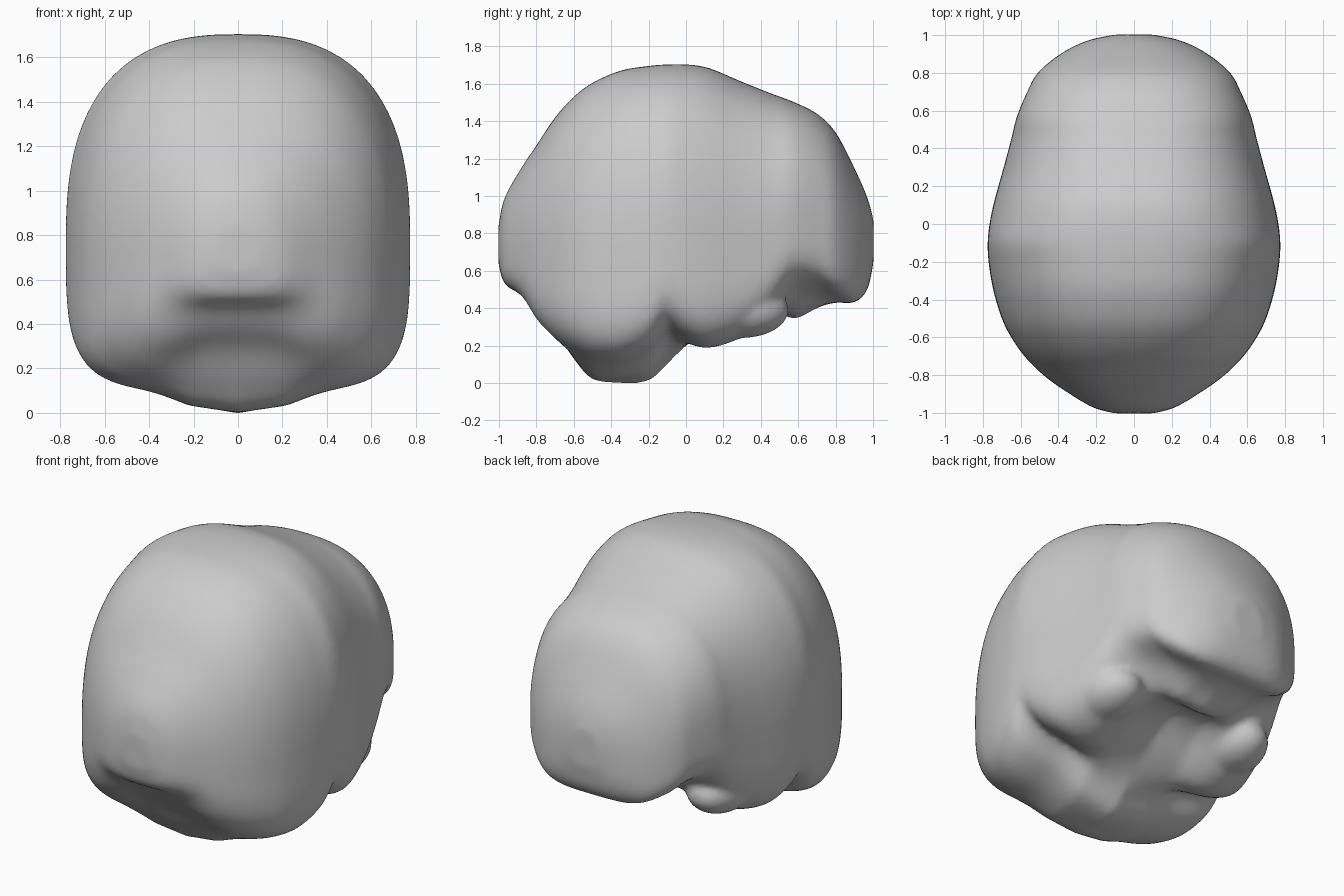
import bpy
import bmesh
from math import cos, sin, pi, exp
from mathutils import Matrix

cube = bpy.data.objects.get("Cube")
if cube:
    bpy.data.objects.remove(cube)

grey = bpy.data.materials.new("plain grey")
grey.use_nodes = True
grey.diffuse_color = (0.6, 0.6, 0.6, 1)
grey.node_tree.nodes["Principled BSDF"].inputs["Base Color"].default_value = (0.6, 0.6, 0.6, 1)

# Sections from front to back:
# y, top, underside at the sides, underside in the middle, half width
SECTIONS = [
    (-1.003, .84, .64, .64, .1), (-.97, .99, .52, .53, .22), (-.88, 1.15, .43, .47, .37),
    (-.8, 1.27, .3, .38, .48), (-.7, 1.42, .21, .28, .58), (-.6, 1.53, .15, .13, .65),
    (-.5, 1.605, .11, .02, .7), (-.35, 1.67, .1, 0, .745), (-.2, 1.695, .16, .01, .77),
    (-.1, 1.703, .27, .1, .775), (0, 1.703, .21, .2, .765), (.12, 1.685, .17, .3, .74),
    (.3, 1.61, .22, .42, .69), (.45, 1.55, .34, .42, .65), (.57, 1.505, .5, .34, .62),
    (.7, 1.44, .51, .4, .565), (.8, 1.34, .46, .43, .51), (.9, 1.15, .42, .43, .39),
    (.97, .99, .5, .5, .25), (1.003, .87, .65, .65, .1),
]
RING = 96
STEPS = 6


def power(value, exponent):
    return abs(value) ** exponent * (1 if value >= 0 else -1)


def blend(a, b, c, d, t):
    """Smooth curve from b to c, guided by the neighbours a and d."""
    return 0.5 * (2 * b + (c - a) * t + (2 * a - 5 * b + 4 * c - d) * t * t
                  + (3 * b - a - 3 * c + d) * t ** 3)


def smooth_sections():
    padded = [SECTIONS[0]] + SECTIONS + [SECTIONS[-1]]
    for i in range(len(SECTIONS) - 1):
        for step in range(STEPS):
            yield [blend(*values, step / STEPS) for values in zip(*padded[i:i + 4])]
    yield SECTIONS[-1]


def section_ring(bm, y, top, side_low, middle_low, width):
    """Domed outline with steep sides and an underside shaped towards the middle."""
    waist = side_low + 0.35 * (top - side_low)
    ring = []
    for i in range(RING):
        angle = 2 * pi * i / RING
        upper = sin(angle) >= 0
        exponent = 2 / (2.2 + 0.5 * width if upper else 2.3 + 3 * width)
        x = width * power(cos(angle), exponent)
        rise = power(sin(angle), exponent)
        if upper:
            z = waist + (top - waist) * rise
        else:
            middle = exp(-abs(x / 0.3) ** 3)
            low = side_low + (middle_low - side_low) * middle
            z = waist + (waist - low) * rise
        ring.append(bm.verts.new((x, y, z)))
    return ring


bm = bmesh.new()

# Cerebrum, cerebellum and stem as one continuous body
rings = [section_ring(bm, *section) for section in smooth_sections()]
for near, far in zip(rings, rings[1:]):
    for i in range(RING):
        j = (i + 1) % RING
        bm.faces.new((near[i], near[j], far[j], far[i]))
bm.faces.new(rings[0])
bm.faces.new(rings[-1])

# Temporal lobe tips that overhang the side fissures
for side in (-1, 1):
    place = (Matrix.Translation((side * .46, .3, .39))
             @ Matrix.Diagonal((.18, .25, .15, 1)))
    bmesh.ops.create_uvsphere(bm, u_segments=40, v_segments=24, radius=1, matrix=place)

bmesh.ops.recalc_face_normals(bm, faces=bm.faces)
mesh = bpy.data.meshes.new("brain")
bm.to_mesh(mesh)
bm.free()
mesh.materials.append(grey)
brain = bpy.data.objects.new("brain", mesh)
bpy.context.collection.objects.link(brain)

# Fuse the lobes into one soft surface
remesh = brain.modifiers.new("fuse", "REMESH")
remesh.mode = "VOXEL"
remesh.voxel_size = 0.02
remesh.use_smooth_shade = True
soften = brain.modifiers.new("soften", "SMOOTH")
soften.factor = 0.5
soften.iterations = 8
